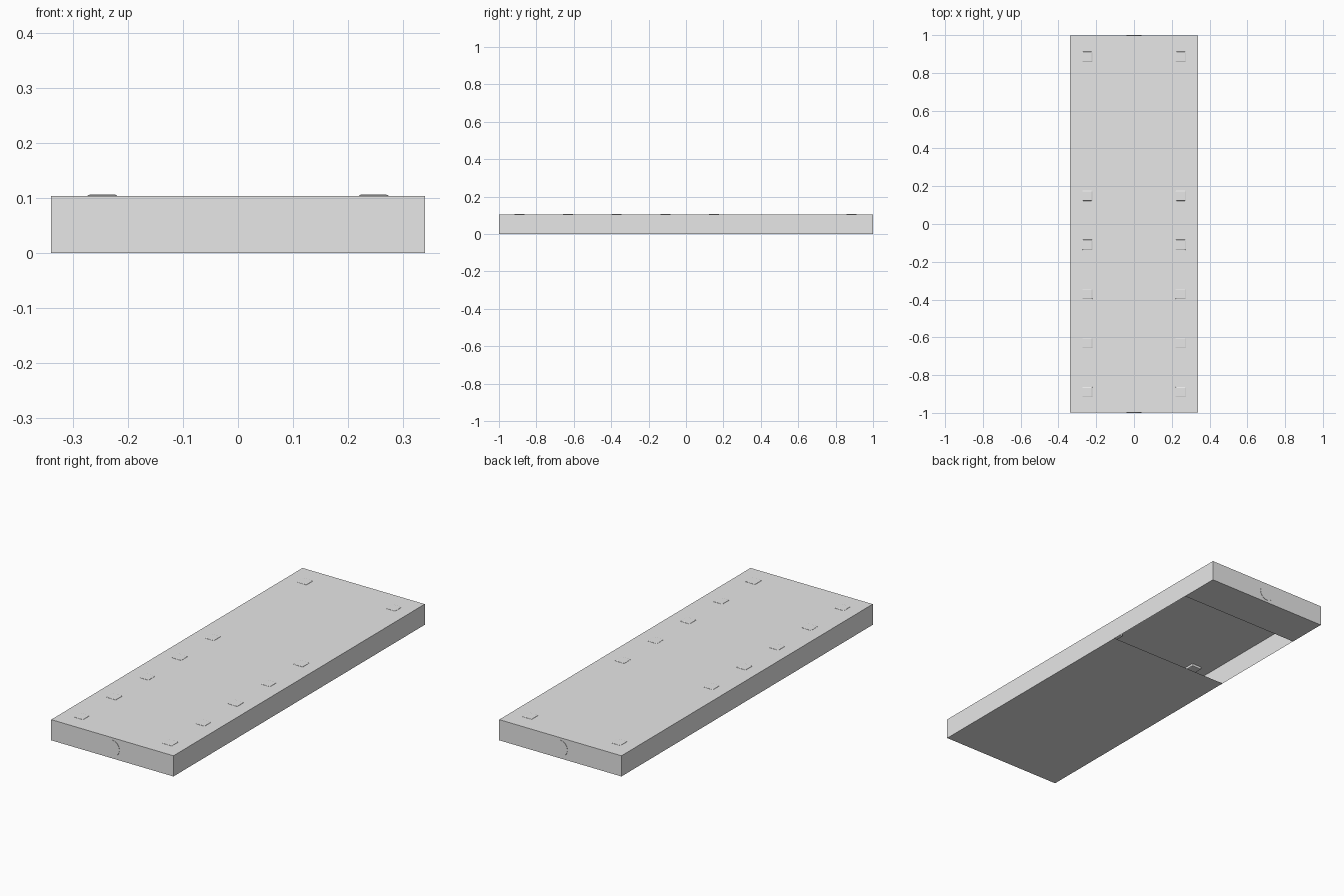
import bpy, bmesh
from mathutils import Matrix, Vector

if "Cube" in bpy.data.objects:
    bpy.data.objects.remove(bpy.data.objects["Cube"])

grey = bpy.data.materials.new("light_grey")
grey.diffuse_color = (0.8, 0.8, 0.8, 1)
grey.use_nodes = True
grey.node_tree.nodes["Principled BSDF"].inputs["Base Color"].default_value = grey.diffuse_color


def finish(bm, name):
    bm.normal_update()
    mesh = bpy.data.meshes.new(name)
    bm.to_mesh(mesh)
    bm.free()
    mesh.materials.append(grey)
    ob = bpy.data.objects.new(name, mesh)
    bpy.context.collection.objects.link(ob)
    return ob


def box_bm(center, size):
    bm = bmesh.new()
    bmesh.ops.create_cube(bm, size=1, matrix=Matrix.Translation(center) @ Matrix.Diagonal((*size, 1)))
    return bm


# Hollow slab: thin-skinned box with an opening across the underside
TOP, GAP_FRONT, GAP_BACK = 0.104, 0.26, 0.79
bm = box_bm((0, 0, TOP / 2), (0.68, 1.997, TOP))
bm.normal_update()
bottom = [f for f in bm.faces if f.normal.z < -0.9]
for y in (GAP_FRONT, GAP_BACK):
    bmesh.ops.bisect_plane(bm, geom=bm.verts[:] + bm.edges[:] + bm.faces[:],
                           plane_co=Vector((0, y, 0)), plane_no=Vector((0, 1, 0)))
bm.normal_update()
gap = [f for f in bm.faces if f.normal.z < -0.9
       and GAP_FRONT < f.calc_center_median().y < GAP_BACK]
bmesh.ops.delete(bm, geom=gap, context='FACES')
finish(bm, "slab_shell")

# Low bevelled studs in two rows, passing through the top skin
for side in (-1, 1):
    for y in (-0.89, -0.63, -0.37, -0.11, 0.15, 0.885):
        bm = box_bm((side * 0.247, y, 0.0985), (0.056, 0.056, 0.016))
        bmesh.ops.bevel(bm, geom=bm.edges[:], offset=0.005, segments=2,
                        profile=0.5, affect='EDGES')
        finish(bm, "stud")

# Flat round plug at each end
for end, name in ((-1, "front_plug"), (1, "back_plug")):
    bm = bmesh.new()
    bmesh.ops.create_cone(bm, cap_ends=True, segments=32, radius1=0.04, radius2=0.04, depth=0.01,
                          matrix=Matrix.Translation((0, end * 0.995, 0.052)) @ Matrix.Rotation(1.5707963, 4, 'X'))
    finish(bm, name)
